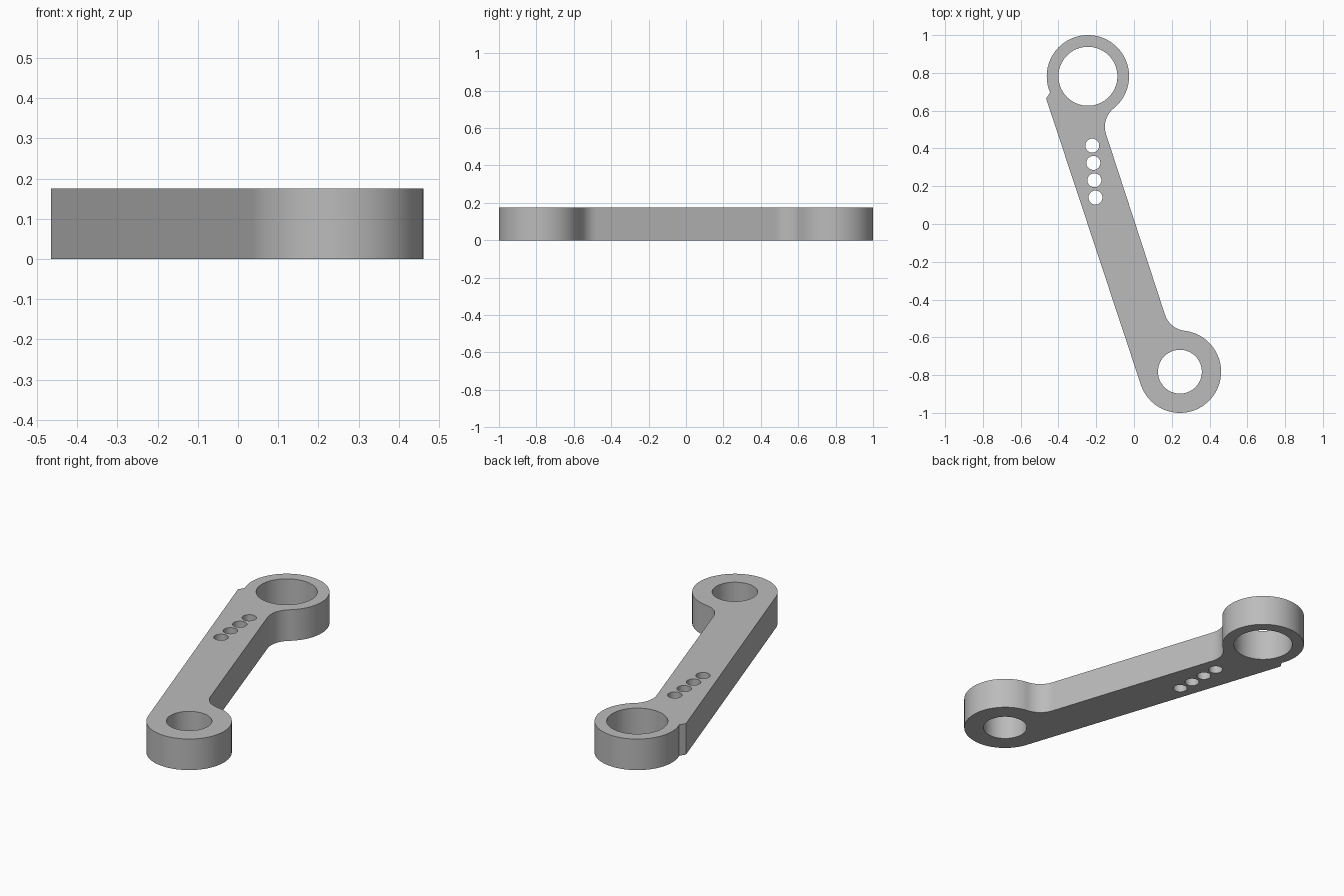
import bpy, bmesh, math
from mathutils import Vector

cube = bpy.data.objects.get("Cube")
if cube:
    bpy.data.objects.remove(cube, do_unlink=True)

HEIGHT = 0.175
BOSS_R = 0.218
FILLET_R = 0.125
LARGE_END = Vector((-0.244, 0.782))
SMALL_END = Vector((0.243, -0.782))
NOTCH_TIP = Vector((-0.465, 0.664))

# Directions along and across the bar; a point on its right edge
along = Vector((0.31, -0.95)).normalized()
across = Vector((-along.y, along.x))
edge_point = Vector((0.003, 0.013))


def angle(v):
    return math.atan2(v.y, v.x)


def arc(center, radius, start, end, ccw=True):
    """Points on an arc from one angle to another, about 4 degrees apart."""
    sweep = (end - start) % math.tau if ccw else -((start - end) % math.tau)
    n = max(2, round(abs(sweep) / math.radians(4)))
    return [center + radius * Vector((math.cos(start + sweep * i / n),
                                      math.sin(start + sweep * i / n)))
            for i in range(n + 1)]


def fillet_center(boss, sign):
    """Centre of the fillet touching the boss and the bar's right edge."""
    side = across.dot(edge_point - boss) + FILLET_R
    reach = math.sqrt((BOSS_R + FILLET_R) ** 2 - side ** 2)
    return boss + across * side + along * (reach * sign)


top_fillet = fillet_center(LARGE_END, 1)
low_fillet = fillet_center(SMALL_END, -1)

# Outer outline, counter-clockwise
outline = arc(LARGE_END, BOSS_R, angle(top_fillet - LARGE_END),
              angle(Vector((-0.443, 0.697)) - LARGE_END))
outline.append(NOTCH_TIP)
outline += arc(SMALL_END, BOSS_R, angle(-across), angle(low_fillet - SMALL_END))
outline += arc(low_fillet, FILLET_R, angle(SMALL_END - low_fillet),
               angle(-across), False)[1:]
outline += arc(top_fillet, FILLET_R, angle(-across),
               angle(LARGE_END - top_fillet), False)[:-1]

# Two bores and a row of four small holes
loops = [outline]
holes = [(LARGE_END, 0.156), (SMALL_END, 0.116)]
first, last = Vector((-0.221, 0.415)), Vector((-0.204, 0.14))
holes += [(first.lerp(last, i / 3), 0.037) for i in range(4)]
for center, radius in holes:
    loops.append(arc(center, radius, 0, math.tau - 0.07))

# Fill the flat profile and extrude it
bm = bmesh.new()
edges = []
for loop in loops:
    verts = [bm.verts.new((p.x, p.y, 0)) for p in loop]
    edges += [bm.edges.new((v, verts[i - 1])) for i, v in enumerate(verts)]
bmesh.ops.triangle_fill(bm, edges=edges, use_beauty=True, normal=(0, 0, 1))
result = bmesh.ops.extrude_face_region(bm, geom=bm.faces[:])
bmesh.ops.translate(bm, vec=(0, 0, HEIGHT),
                    verts=[g for g in result["geom"]
                           if isinstance(g, bmesh.types.BMVert)])
bmesh.ops.recalc_face_normals(bm, faces=bm.faces[:])
mesh = bpy.data.meshes.new("link_arm")
bm.to_mesh(mesh)
bm.free()
arm = bpy.data.objects.new("link_arm", mesh)
bpy.context.collection.objects.link(arm)

# Plain grey metal
grey = bpy.data.materials.new("grey_metal")
grey.use_nodes = True
color = (0.5, 0.5, 0.5, 1)
grey.diffuse_color = color
grey.node_tree.nodes["Principled BSDF"].inputs["Base Color"].default_value = color
mesh.materials.append(grey)

bpy.ops.object.select_all(action="DESELECT")
arm.select_set(True)
bpy.context.view_layer.objects.active = arm
bpy.ops.object.shade_smooth_by_angle(angle=math.radians(30))
